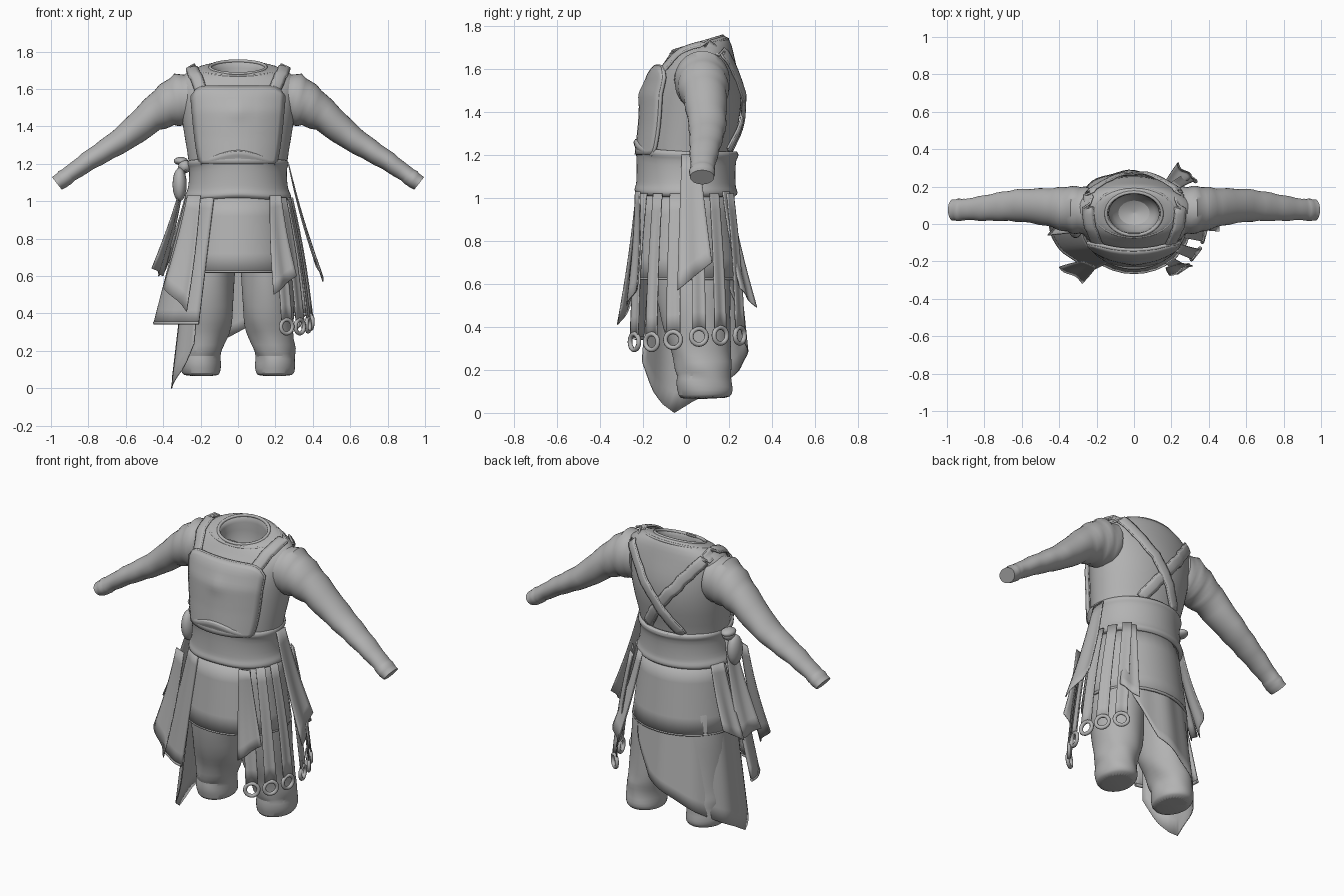
import bpy
import math
from mathutils import Vector
from mathutils.bvhtree import BVHTree

default_cube = bpy.data.objects.get("Cube")
if default_cube:
    bpy.data.objects.remove(default_cube, do_unlink=True)

grey = bpy.data.materials.new("plain_grey_cloth")
grey.use_nodes = True
grey.diffuse_color = (0.45, 0.45, 0.45, 1)
grey.node_tree.nodes["Principled BSDF"].inputs["Base Color"].default_value = grey.diffuse_color
SIDES = 32


def add_mesh(name, verts, faces, thickness=0.0, subdivide=0):
    mesh = bpy.data.meshes.new(name)
    mesh.from_pydata([tuple(v) for v in verts], [], faces)
    mesh.materials.append(grey)
    mesh.polygons.foreach_set("use_smooth", [True] * len(mesh.polygons))
    mesh.set_sharp_from_angle(angle=math.radians(50))
    part = bpy.data.objects.new(name, mesh)
    bpy.context.scene.collection.objects.link(part)
    if thickness:
        shell = part.modifiers.new("thickness", "SOLIDIFY")
        shell.thickness = thickness
        shell.offset = 0
    if subdivide:
        part.modifiers.new("smooth", "SUBSURF").levels = subdivide
        part.modifiers["smooth"].render_levels = subdivide


def grid(name, rows, closed=False, caps=False, **options):
    """Skin rows of points; closed rows form a tube."""
    count = len(rows[0])
    verts = [p for row in rows for p in row]
    faces = []
    for r in range(len(rows) - 1):
        for c in range(count if closed else count - 1):
            d = (c + 1) % count
            faces.append((r * count + c, r * count + d, (r + 1) * count + d, (r + 1) * count + c))
    if caps:
        faces.append(tuple(reversed(range(count))))
        faces.append(tuple(range(len(verts) - count, len(verts))))
    add_mesh(name, verts, faces, **options)
    return verts, faces


def on_ellipse(degrees, rx, ry, z, cx=0.0, cy=0.0):
    a = math.radians(degrees)
    return Vector((cx + rx * math.cos(a), cy + ry * math.sin(a), z))


def ring(rx, ry, z, cx=0.0, cy=0.0, tilt=0.0):
    points = [on_ellipse(360 * i / SIDES, rx, ry, z, cx, cy) for i in range(SIDES)]
    for p in points:
        p.z += tilt * (p.y - cy)
    return points


def interpolate(keys, x):
    for (a, u), (b, v) in zip(keys, keys[1:]):
        if x <= b:
            return u + (v - u) * max(0, (x - a) / (b - a))
    return keys[-1][1]


def tube(name, points, radius, cyclic=False):
    curve = bpy.data.curves.new(name, "CURVE")
    curve.dimensions = "3D"
    curve.bevel_depth = radius
    curve.bevel_resolution = 2
    curve.use_fill_caps = True
    spline = curve.splines.new("POLY")
    spline.points.add(len(points) - 1)
    for target, p in zip(spline.points, points):
        target.co = (*p, 1)
    spline.use_cyclic_u = cyclic
    curve.materials.append(grey)
    bpy.context.scene.collection.objects.link(bpy.data.objects.new(name, curve))


def tail(name, top_a, top_b, low_a, low_b, fold=0.008, bulge=0.01):
    """Hanging strip of cloth with lengthwise folds."""
    corners = [Vector(p) for p in (top_a, top_b, low_a, low_b)]
    middle = sum(corners, Vector()) / 4
    out = Vector((middle.x, middle.y, 0)).normalized()
    rows = []
    for i in range(9):
        t = i / 8
        a, b = corners[0].lerp(corners[2], t), corners[1].lerp(corners[3], t)
        rows.append([a.lerp(b, j / 8) + out * (fold * t * math.sin(j * 0.9) - bulge * math.sin(t * math.pi))
                     for j in range(9)])
    grid(name, rows, thickness=0.006)


# Shirt body, rolling inward at the neck and closed inside
body = [(0.25, 0.20, 1.02, 0, 0), (0.26, 0.205, 1.2, 0, 0), (0.287, 0.22, 1.34, 0, 0.03),
        (0.307, 0.222, 1.48, 0, 0.042), (0.325, 0.195, 1.58, 0, 0.05), (0.33, 0.165, 1.64, 0, 0.06, 0.1),
        (0.28, 0.148, 1.69, 0, 0.065, 0.2), (0.2, 0.128, 1.717, 0, 0.062, 0.28),
        (0.145, 0.112, 1.722, 0, 0.055, 0.3), (0.13, 0.102, 1.70, 0, 0.055, 0.3),
        (0.14, 0.11, 1.6, 0, 0.06), (0.09, 0.07, 1.5, 0, 0.06), (0.001, 0.001, 1.49, 0, 0.06)]
verts, faces = grid("shirt_body", [ring(*b) for b in body], closed=True, subdivide=1)
surface = BVHTree.FromPolygons(verts, faces)
tube("collar_binding", ring(0.15, 0.115, 1.716, 0, 0.055, 0.3), 0.009, True)
tube("collar_seam", ring(0.215, 0.132, 1.704, 0, 0.062, 0.26), 0.007, True)
tail("collar_notch", (-0.03, -0.05, 1.69), (0.03, -0.05, 1.69), (-0.03, -0.075, 1.665), (0.03, -0.075, 1.665), 0)

# Sleeves: centre x, y, z, then half depth and half height
sleeve = [(0.24, 0.07, 1.55, 0.125, 0.13), (0.31, 0.075, 1.542, 0.128, 0.14), (0.38, 0.08, 1.513, 0.118, 0.115),
          (0.46, 0.09, 1.46, 0.10, 0.09), (0.6, 0.10, 1.342, 0.088, 0.07), (0.7, 0.095, 1.277, 0.078, 0.06),
          (0.8, 0.085, 1.215, 0.068, 0.052), (0.9, 0.078, 1.145, 0.056, 0.044), (0.93, 0.075, 1.122, 0.06, 0.047),
          (0.968, 0.075, 1.095, 0.056, 0.042)]
for side, label in ((1, "left"), (-1, "right")):
    rows = []
    for i in range(len(sleeve) * 3 - 2):
        k, f = divmod(i / 3, 1)
        here, after = sleeve[int(k)], sleeve[min(int(k) + 1, len(sleeve) - 1)]
        x, y, z, depth, height = [a + (b - a) * f for a, b in zip(here, after)]
        slope = math.radians(min(38, 110 * max(0, x - 0.2)))
        row = []
        for j in range(SIDES):
            a = side * math.tau * j / SIDES
            wrinkle = 1 + 0.03 * math.sin(i * 2.1 + 2 * math.sin(a))
            up = height * wrinkle * math.sin(a)
            row.append(Vector((side * (x + up * math.sin(slope)), y - depth * wrinkle * math.cos(a),
                               z + up * math.cos(slope))))
        rows.append(row)
    grid(label + "_sleeve", rows, closed=True, caps=True)

    # Trouser leg, gathered above the ankle
    leg = [(0.09, 0.11, 0.065, 0.195, 0.09), (0.104, 0.125, 0.08, 0.198, 0.09), (0.11, 0.135, 0.13, 0.2, 0.085),
           (0.102, 0.122, 0.17, 0.2, 0.085), (0.115, 0.135, 0.21, 0.195, 0.08), (0.118, 0.135, 0.26, 0.18, 0.075),
           (0.134, 0.15, 0.33, 0.165, 0.06), (0.138, 0.16, 0.44, 0.16, 0.045), (0.138, 0.18, 0.6, 0.155, 0.03),
           (0.125, 0.18, 0.9, 0.135, 0.02)]
    rows = []
    for i, (rx, ry, z, cx, cy) in enumerate(leg):
        row = ring(rx, ry, z, side * cx, cy, 0.15 * math.sin(i * 2) * min(1, i / 2))
        for j, p in enumerate(row):
            p.x += side * 0.006 * math.sin(j * 0.8 + i * 2) * min(1, i / 3)
        rows.append(row)
    grid(label + "_trouser_leg", rows, closed=True, caps=True, subdivide=1)

    # Harness strap over the shoulder and across the back
    path = [Vector((side * x, y, z)) for x, y, z in (
        (0.2, -0.2, 1.57), (0.225, -0.1, 1.66), (0.25, 0.05, 1.72), (0.24, 0.17, 1.68),
        (0.15, 0.28, 1.56), (0, 0.3, 1.38), (-0.13, 0.24, 1.2))]
    samples = [a.lerp(b, i / 6) for a, b in zip(path, path[1:]) for i in range(6)] + [path[-1]]
    hits = [surface.find_nearest(p) for p in samples]
    rows = []
    for i in range(len(hits)):
        near = range(max(i - 2, 0), min(i + 3, len(hits)))
        along = hits[near[-1]][0] - hits[near[0]][0]
        out = sum((hits[k][1] * (1 if hits[k][1].dot(samples[k] - hits[k][0]) > 0 else -1) for k in near),
                  Vector()).normalized()
        across = along.cross(out).normalized()
        lift = 0.006 + (0.006 if side > 0 else 0)
        rows.append([hits[i][0] + out * (lift + 0.005 * (1 - w * w)) + across * w * 0.028 for w in (-1, -0.5, 0, 0.5, 1)])
    grid(label + "_harness_strap", rows, thickness=0.012)
    for edge in (0, -1):
        tube(label + "_strap_edging", [row[edge] for row in rows], 0.006)


# Breastplate with piped edge and low round boss
def plate_point(u, v):
    x = u * (0.19 + 0.055 * math.sqrt(v))
    z = 1.2 + 0.41 * v - 0.05 * v * abs(u) ** 10
    hit = surface.ray_cast(Vector((x, -1, z)), Vector((0, 1, 0)))[0]
    boss = 0.008 * math.exp(-(x * x + (z - 1.48) ** 2) / 0.002)
    return hit + Vector((0, -0.022 - boss, 0))


N = 20
plate = [[plate_point(2 * j / N - 1, i / N) for j in range(N + 1)] for i in range(N + 1)]
grid("breastplate", plate, thickness=0.024)
tube("breastplate_piping", [r[0] for r in plate] + plate[-1][1:-1] + [r[-1] for r in reversed(plate)], 0.01)


# Wide waist belt, peaked at the front
def belt_row(rx, ry, z, peak):
    points = ring(rx, ry, z)
    for p in points:
        p.z += peak * math.exp(-(p.x / 0.15) ** 2) * (p.y < 0)
    return points


grid("waist_belt", [belt_row(*b) for b in (
    (0.24, 0.19, 1.0, 0.01), (0.282, 0.236, 1.005, 0.015), (0.288, 0.244, 1.025, 0.015), (0.28, 0.234, 1.045, 0.015),
    (0.27, 0.232, 1.06, 0.02), (0.262, 0.23, 1.12, 0.03), (0.262, 0.234, 1.18, 0.055), (0.272, 0.246, 1.19, 0.06),
    (0.272, 0.246, 1.21, 0.06), (0.262, 0.23, 1.222, 0.06), (0.24, 0.2, 1.2, 0.06))], closed=True, subdivide=1)

# Short skirt with a hem
grid("short_skirt", [ring(0.25 + 0.05 * t, 0.215 + 0.045 * t, 1.02 - 0.4 * t) for t in (0, 0.25, 0.5, 0.75, 1)],
     closed=True, thickness=0.014)
tube("skirt_hem", ring(0.3, 0.26, 0.625), 0.008, True)

# Long slanting cloth wrapped round the back and right side
hem = [(50, 0.6), (80, 0.33), (100, 0.27), (140, 0.15), (175, 0.05), (190, 0.0), (200, 0.04), (212, 0.11), (225, 0.24)]
rows = []
for i in range(9):
    row = []
    for j in range(36):
        angle = 50 + 5 * j
        z = 0.75 + (interpolate(hem, angle) - 0.75) * i / 8
        flare = 0.27 + 0.09 * (0.75 - z) / 0.75 + 0.006 * math.sin(j * 0.9)
        row.append(on_ellipse(angle, flare, flare * 0.87, z))
    rows.append(row)
grid("long_back_cloth", rows, thickness=0.006)

# Flat-ended panel on the right hip
rows = []
for i in range(11):
    t = i / 10
    rows.append([on_ellipse(178 + 4 * j, 0.27 + 0.175 * t, 0.225 + 0.045 * t + 0.005 * math.sin(j), 1.03 - 0.68 * t)
                 for j in range(17)])
grid("right_hip_panel", rows, thickness=0.014)
tube("hip_panel_hem", rows[-1], 0.01)

# Narrow straps ending in metal rings on the left side
for x, y, z in ((0.26, -0.24, 0.33), (0.33, -0.16, 0.33), (0.375, -0.06, 0.34),
                (0.39, 0.06, 0.355), (0.36, 0.16, 0.36), (0.3, 0.25, 0.36)):
    end = Vector((x, y, z))
    out = Vector((x * 0.8, y * 1.3, 0)).normalized()
    across = Vector((-out.y, out.x, 0))
    top = Vector((x * 0.73, y * 0.82, 1.02))
    low = end + Vector((0, 0, 0.035))
    tail("ring_strap", top - across * 0.026, top + across * 0.026, low - across * 0.034, low + across * 0.034, 0.003, -0.01)
    circle = [end + 0.037 * (across * math.cos(a) + Vector((0, 0, math.sin(a))))
              for a in (math.tau * k / 24 for k in range(24))]
    tube("strap_ring", circle, 0.011, True)

# Loose sash ends
tail("front_right_sash", (-0.27, -0.2, 1.03), (-0.2, -0.23, 1.03), (-0.4, -0.23, 0.54), (-0.27, -0.315, 0.41))
tail("front_left_sash", (0.17, -0.235, 1.03), (0.23, -0.215, 1.03), (0.19, -0.275, 0.5), (0.31, -0.22, 0.6))
tail("left_side_sash", (0.27, -0.02, 1.2), (0.27, 0.06, 1.2), (0.455, -0.04, 0.57), (0.41, 0.12, 0.7))
tail("back_left_sash", (0.2, 0.17, 1.03), (0.15, 0.2, 1.03), (0.31, 0.25, 0.58), (0.23, 0.325, 0.49))
tail("right_side_sash", (-0.28, 0.03, 1.17), (-0.28, -0.04, 1.17), (-0.40, 0.06, 0.6), (-0.455, -0.06, 0.64))
tail("back_right_sash", (-0.25, 0.12, 1.03), (-0.28, 0.04, 1.03), (-0.36, 0.16, 0.68), (-0.42, 0.05, 0.6))

# Sash knot and loops on the right hip
for name, x, y, z, rx, ry, rz in (("sash_knot", -0.285, 0, 1.185, 0.035, 0.04, 0.035),
                                  ("upper_loop", -0.305, 0.03, 1.215, 0.038, 0.05, 0.022),
                                  ("hanging_loop", -0.312, -0.02, 1.09, 0.038, 0.055, 0.09)):
    rows = [ring(max(rx * math.sin(a), 0.001), max(ry * math.sin(a), 0.001), z - rz * math.cos(a), x, y)
            for a in (math.pi * k / 10 for k in range(11))]
    grid(name, rows, closed=True, caps=True)
